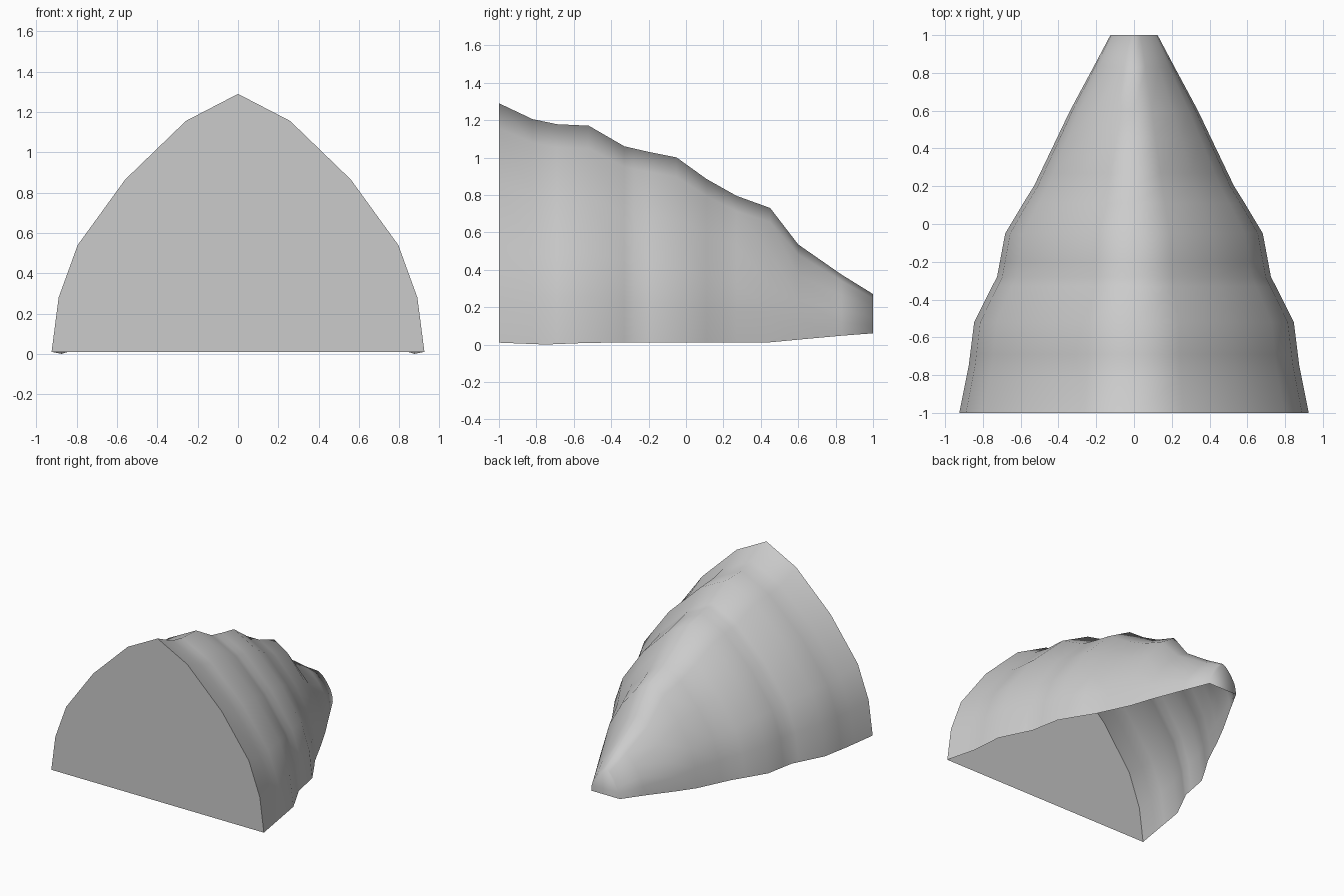
import bpy, bmesh, math

if "Cube" in bpy.data.objects:
    bpy.data.objects.remove(bpy.data.objects["Cube"])

# Unit half-section: (fraction of half width, fraction of height), ridge to rim
SECTION = [(0, 1), (0.28, 0.895), (0.605, 0.668), (0.86, 0.414), (0.962, 0.211), (1, 0)]
# Ridge height, half width and rim height along y
RIDGE = [(-1, 1.29), (-0.82, 1.205), (-0.69, 1.178), (-0.52, 1.17), (-0.33, 1.06),
         (-0.2, 1.03), (-0.05, 1.0), (0.11, 0.885), (0.27, 0.795), (0.45, 0.73),
         (0.6, 0.535), (0.83, 0.375), (1, 0.27)]
WIDTH = [(-1, 0.925), (-0.75, 0.875), (-0.51, 0.845), (-0.28, 0.725), (-0.04, 0.68),
         (0.2, 0.53), (0.44, 0.415), (0.66, 0.31), (0.83, 0.215), (1, 0.125)]
RIM = [(-1, 0.01), (-0.75, 0.0), (-0.5, 0.01), (0.45, 0.012), (0.8, 0.045), (1, 0.06)]


def interp(table, y):
    for (a, va), (b, vb) in zip(table, table[1:]):
        if y <= b:
            return va + (vb - va) * (y - a) / (b - a)
    return table[-1][1]


bm = bmesh.new()
rows = []
half = [(-u, v) for u, v in reversed(SECTION[1:])] + SECTION
stations = sorted({y for y, _ in RIDGE} | {-0.75, -0.28, 0.2})
for y in stations:
    w, top, low = interp(WIDTH, y), interp(RIDGE, y), interp(RIM, y)
    rows.append([bm.verts.new((u * w, y, low + v * (top - low))) for u, v in half])

# Tapering shell, open underneath
for r0, r1 in zip(rows, rows[1:]):
    for i in range(len(half) - 1):
        bm.faces.new((r0[i], r1[i], r1[i + 1], r0[i + 1]))

# Flat front wall and small blunt tip
bm.faces.new(rows[0])
bm.faces.new(rows[-1])
bmesh.ops.recalc_face_normals(bm, faces=bm.faces[:])

mesh = bpy.data.meshes.new("hood_shell")
bm.to_mesh(mesh)
bm.free()
shell = bpy.data.objects.new("hood_shell", mesh)
bpy.context.collection.objects.link(shell)
bpy.context.view_layer.objects.active = shell
shell.select_set(True)
bpy.ops.object.shade_smooth_by_angle(angle=math.radians(75))
